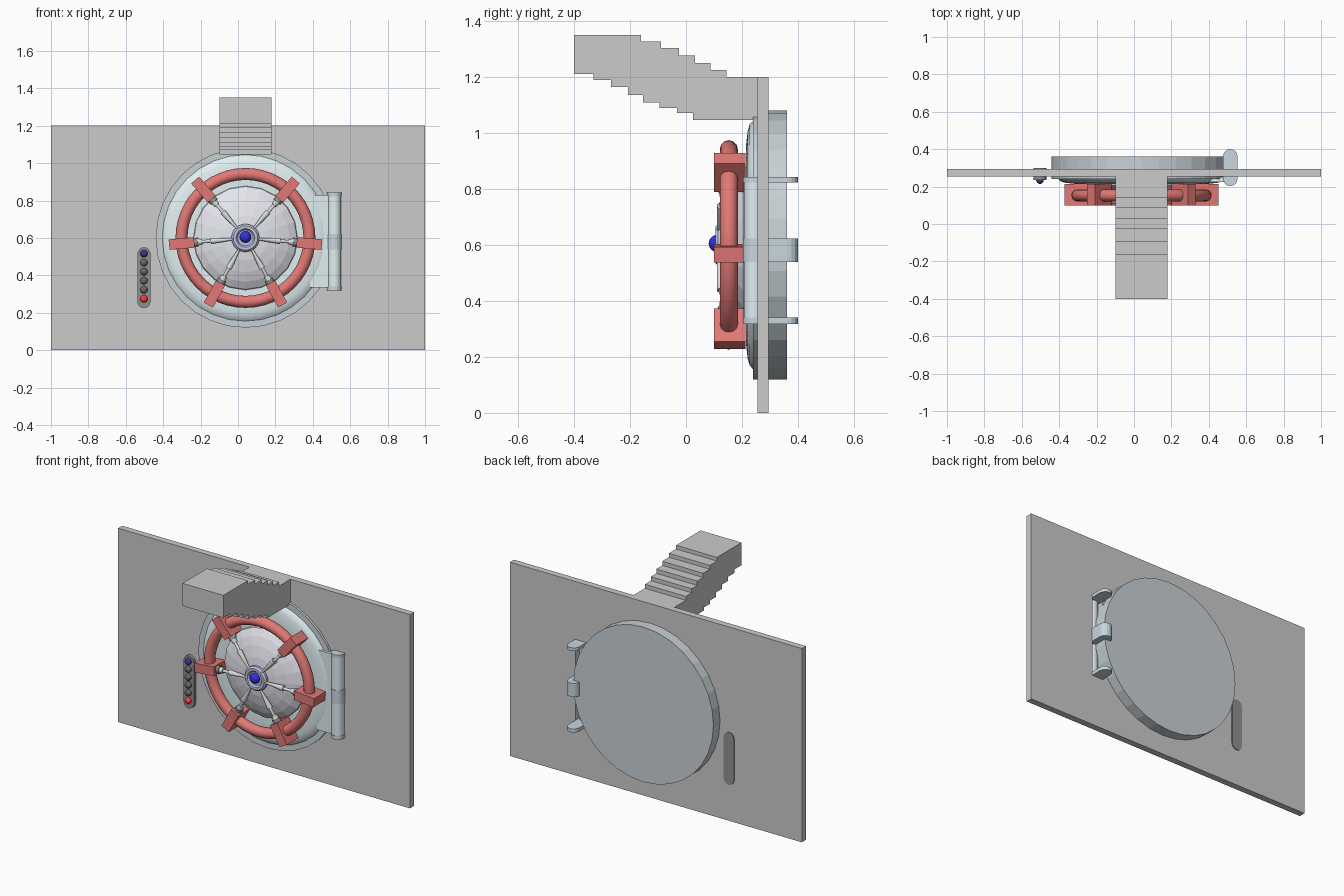
import bpy, bmesh
from math import sin, cos, pi, radians
from mathutils import Vector

if "Cube" in bpy.data.objects:
    bpy.data.objects.remove(bpy.data.objects["Cube"])

CX, CZ = 0.04, 0.6          # door centre


def material(name, rgb):
    m = bpy.data.materials.new(name)
    m.diffuse_color = (*rgb, 1)
    m.use_nodes = True
    m.node_tree.nodes["Principled BSDF"].inputs["Base Color"].default_value = m.diffuse_color
    return m


STEEL = material("steel", (0.58, 0.64, 0.67))
HINGE = material("hinge_blue", (0.58, 0.68, 0.74))
PALE = material("pale_blue", (0.75, 0.86, 0.88))
DOME = material("lavender", (0.78, 0.78, 0.85))
RED = material("red", (0.75, 0.19, 0.18))
HUB = material("hub_blue", (0.52, 0.56, 0.75))
BLUE = material("blue", (0.03, 0.03, 0.75))
DARK = material("dark", (0.28, 0.28, 0.28))
BLACK = material("black", (0.14, 0.14, 0.14))
NAVY = material("navy", (0.04, 0.04, 0.25))
LIGHT_RED = material("light_red", (0.95, 0.05, 0.05))
METAL = material("metal", (0.7, 0.74, 0.72))


def finish(name, bm, mat=None, smooth=False):
    bmesh.ops.recalc_face_normals(bm, faces=bm.faces)
    me = bpy.data.meshes.new(name)
    bm.to_mesh(me)
    bm.free()
    ob = bpy.data.objects.new(name, me)
    bpy.context.collection.objects.link(ob)
    if mat:
        me.materials.append(mat)
    if smooth:
        bpy.ops.object.select_all(action='DESELECT')
        ob.select_set(True)
        bpy.context.view_layer.objects.active = ob
        bpy.ops.object.shade_smooth_by_angle(angle=radians(35))
    return ob


def box(name, lo, hi, mat=None):
    bm = bmesh.new()
    bmesh.ops.create_cube(bm, size=1)
    for v in bm.verts:
        v.co = [(a + b) / 2 + c * (b - a) for a, b, c in zip(lo, hi, v.co)]
    return finish(name, bm, mat)


def prism(name, outline, lo, hi, place, mat=None):
    """Extrude a 2D outline from lo to hi; place maps (u, v, w) to xyz."""
    bm = bmesh.new()
    a = [bm.verts.new(place(u, v, lo)) for u, v in outline]
    b = [bm.verts.new(place(u, v, hi)) for u, v in outline]
    bm.faces.new(a)
    bm.faces.new(b)
    for i in range(len(a)):
        j = (i + 1) % len(a)
        bm.faces.new((a[i], a[j], b[j], b[i]))
    return finish(name, bm, mat)


def capsule(u, lo, hi, r, n=8):
    """Stadium outline, long in v."""
    top = [(u + r * cos(pi * i / n), hi - r + r * sin(pi * i / n)) for i in range(n + 1)]
    return top + [(2 * u - x, lo + hi - v) for x, v in top]


def lathe(name, profile, mat, segs=32, smooth=False):
    """Spin (radius, y) points around the door axis."""
    bm = bmesh.new()
    rings = []
    for r, y in profile:
        rings.append([bm.verts.new((CX + r * cos(2 * pi * i / segs), y,
                                    CZ + r * sin(2 * pi * i / segs)))
                      for i in range(segs)])
    for a, b in zip(rings, rings[1:]):
        for i in range(segs):
            j = (i + 1) % segs
            bm.faces.new((a[i], a[j], b[j], b[i]))
    bm.faces.new(rings[0])
    bm.faces.new(rings[-1])
    return finish(name, bm, mat, smooth)


def rod(name, p, q, r1, r2, mat, segs=12):
    p, q = Vector(p), Vector(q)
    bm = bmesh.new()
    bmesh.ops.create_cone(bm, cap_ends=True, segments=segs, radius1=r1, radius2=r2,
                          depth=(q - p).length)
    rot = (q - p).to_track_quat('Z', 'Y')
    for v in bm.verts:
        v.co = rot @ v.co + (p + q) / 2
    return finish(name, bm, mat, True)


def ball(name, c, r, mat):
    bm = bmesh.new()
    bmesh.ops.create_uvsphere(bm, u_segments=16, v_segments=8, radius=r)
    bmesh.ops.translate(bm, verts=bm.verts, vec=c)
    return finish(name, bm, mat, True)


# wall with a slot for the hinge barrel
wall = box("wall", (-1, 0.255, 0), (1, 0.295, 1.2))
slot = box("hinge_slot_cutter", (0.478, 0.2, 0.33), (0.552, 0.35, 0.83))
slot.hide_render = True
slot.hide_set(True)
cut = wall.modifiers.new("slot", 'BOOLEAN')
cut.operation = 'DIFFERENCE'
cut.object = slot

# stepped arm above the door
tops = [(-0.16, 1.35), (-0.09, 1.327), (-0.025, 1.303), (0.033, 1.277),
        (0.087, 1.25), (0.145, 1.225), (0.26, 1.2)]
bottoms = [(-0.33, 1.21), (-0.267, 1.188), (-0.208, 1.163), (-0.153, 1.136),
           (-0.094, 1.109), (-0.033, 1.089), (0.025, 1.07), (0.26, 1.045)]


def steps(runs):
    y, pts = -0.4, []
    for end, z in runs:
        pts += [(y, z), (end, z)]
        y = end
    return pts


prism("stepped_arm", steps(tops) + steps(bottoms)[::-1], -0.1, 0.18,
      lambda u, v, w: (w, u, v))

# round frame, door rim and dome
lathe("door_frame", [(0.48, 0.36), (0.48, 0.24)], STEEL)
lathe("door_rim", [(0.445, 0.25), (0.445, 0.24), (0.43, 0.227), (0.405, 0.22),
                   (0.36, 0.215), (0.30, 0.215)], PALE, smooth=True)
lathe("door_dome", [(0.28, 0.22), (0.275, 0.205), (0.235, 0.18), (0.185, 0.16),
                    (0.12, 0.143), (0.05, 0.135)], DOME, segs=20)

# hub with centre button
lathe("hub", [(0.06, 0.145), (0.075, 0.13), (0.075, 0.115), (0.065, 0.105),
              (0.05, 0.105), (0.042, 0.115)], HUB, segs=24, smooth=True)
ball("hub_button", (CX, 0.112, CZ + 0.005), 0.031, BLUE)

# handwheel
R, r, y0 = 0.342, 0.032, 0.153
bm = bmesh.new()
ring = [[bm.verts.new((CX + (R + r * cos(b)) * cos(a), y0 + r * sin(b),
                       CZ + (R + r * cos(b)) * sin(a)))
         for b in (2 * pi * j / 12 for j in range(12))]
        for a in (2 * pi * i / 48 for i in range(48))]
for i in range(48):
    for j in range(12):
        k, l = (i + 1) % 48, (j + 1) % 12
        bm.faces.new((ring[i][j], ring[k][j], ring[k][l], ring[i][l]))
finish("handwheel", bm, RED, True)

# clamps and spokes around the wheel
for n, deg in enumerate((49, 131, 185, 241, 299, 355), 1):
    a = radians(deg)

    def at(rad, side, y, a=a):
        return (CX + rad * cos(a) - side * sin(a), y, CZ + rad * sin(a) + side * cos(a))

    prism(f"clamp_{n}", [(0.275, -0.028), (0.41, -0.028), (0.41, 0.028), (0.275, 0.028)],
          0.1, 0.213, lambda u, v, w: at(u, v, w))
    bpy.data.objects[f"clamp_{n}"].data.materials.append(RED)
    rod(f"spoke_socket_{n}", at(0.3, 0, 0.14), at(0.255, 0, 0.137), 0.024, 0.024, DARK)
    rod(f"spoke_collar_{n}", at(0.26, 0, 0.137), at(0.232, 0, 0.134), 0.019, 0.015, METAL)
    rod(f"spoke_shaft_{n}", at(0.24, 0, 0.134), at(0.17, 0, 0.125), 0.009, 0.009, METAL)
    rod(f"spoke_cone_{n}", at(0.185, 0, 0.127), at(0.06, 0, 0.115), 0.017, 0.005, METAL)

# hinge
HX = 0.515
rod("hinge_barrel", (HX, 0.243, 0.33), (HX, 0.243, 0.83), 0.037, 0.037, PALE, 20)
box("hinge_leaf", (0.385, 0.224, 0.335), (HX, 0.25, 0.83), PALE)
for name, lo, hi in (("hinge_lower_plate", 0.318, 0.34), ("hinge_knuckle", 0.538, 0.622),
                     ("hinge_upper_plate", 0.822, 0.842)):
    prism(name, capsule(HX, 0.203, 0.4, 0.0385), lo, hi, lambda u, v, w: (u, v, w), HINGE)

# indicator panel with six lamps
prism("lamp_panel", capsule(-0.503, 0.225, 0.55, 0.035), 0.236, 0.3,
      lambda u, v, w: (u, w, v), DARK)
for i, mat in enumerate((LIGHT_RED, BLACK, BLACK, BLACK, BLACK, NAVY)):
    ball(f"lamp_{i + 1}", (-0.503, 0.234, 0.274 + 0.0485 * i), 0.02, mat)
